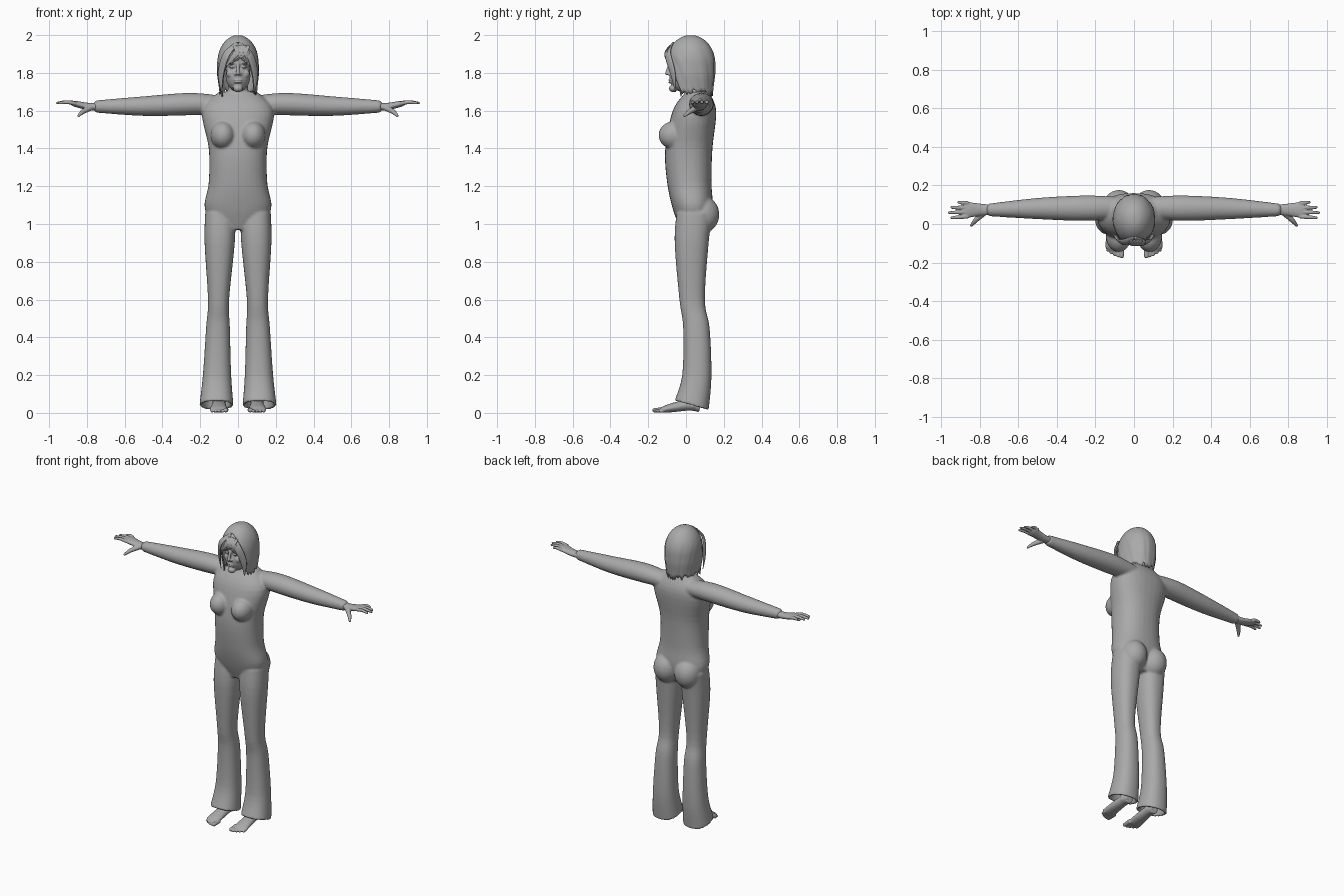
import bpy, bmesh, math, random
from mathutils import Vector, Matrix

random.seed(4)
cube = bpy.data.objects.get("Cube")
if cube:
    bpy.data.objects.remove(cube)

UP, FRONT = Vector((0, 0, 1)), Vector((0, -1, 0))
SIDES = {"left": 1, "right": -1}

grey = bpy.data.materials.new("plain grey")
grey.use_nodes = True
tone = (0.4, 0.4, 0.4, 1)
grey.diffuse_color = tone
grey.node_tree.nodes["Principled BSDF"].inputs["Base Color"].default_value = tone


def dense(rows, steps=5):
    """Resample rows of numbers along a smooth spline."""
    rows = [Vector(row) for row in rows]
    last = len(rows) - 1
    result = []
    for i in range(last):
        start, end = rows[i], rows[i + 1]
        slope_in = (end - rows[max(i - 1, 0)]) / 2
        slope_out = (rows[min(i + 2, last)] - start) / 2
        for step in range(steps):
            t = step / steps
            ease = t * t * (3 - 2 * t)
            result.append(start.lerp(end, ease) + slope_in * (t * (1 - t) ** 2)
                          - slope_out * (t * t * (1 - t)))
    return result + [rows[last]]


def loft(bm, rings):
    loops = [[bm.verts.new(point) for point in ring] for ring in rings]
    for lower, upper in zip(loops, loops[1:]):
        for i in range(len(lower)):
            bm.faces.new((lower[i - 1], lower[i], upper[i], upper[i - 1]))
    bm.faces.new(loops[0])
    bm.faces.new(loops[-1])


def level_ring(z, half_width, front, back, centre=0, tilt=0, sides=32):
    """Rounded horizontal section between a front and a back limit."""
    middle, depth = (front + back) / 2, (back - front) / 2
    ring = []
    for i in range(sides):
        angle = math.tau * i / sides
        c, s = math.cos(angle), math.sin(angle)
        x = math.copysign(abs(c) ** 0.87, c) * half_width
        y = math.copysign(abs(s) ** 0.87, s) * depth
        ring.append((centre + x, middle + y, z + tilt * y))
    return ring


def tube(bm, rows, side=1, flat=(1, 1), facing=UP, sides=16):
    """Sweep an ellipse along x, y, z, radius rows, with a rounded tip."""
    rows = dense(rows)
    points = [Vector((row[0] * side, row[1], row[2])) for row in rows]
    radii = [row[3] for row in rows]
    points.append(points[-1] + (points[-1] - points[-2]).normalized() * radii[-1] * 0.6)
    radii.append(radii[-1] * 0.45)
    last = len(points) - 1
    rings = []
    for i, (point, radius) in enumerate(zip(points, radii)):
        along = (points[min(i + 1, last)] - points[max(i - 1, 0)]).normalized()
        across = along.cross(facing).normalized()
        thick = across.cross(along) * (flat[0] + (flat[1] - flat[0]) * i / last)
        angles = [math.tau * k / sides for k in range(sides)]
        rings.append([point + (across * math.cos(a) + thick * math.sin(a)) * radius
                      for a in angles])
    loft(bm, rings)


def ball(bm, centre, radii):
    place = Matrix.Translation(centre) @ Matrix.Diagonal((*radii, 1))
    bmesh.ops.create_icosphere(bm, subdivisions=3, radius=1, matrix=place)


def finish(name, bm, voxel=0, smoothing=2):
    """Make the object; a voxel size fuses its overlapping shapes."""
    bmesh.ops.recalc_face_normals(bm, faces=bm.faces)
    mesh = bpy.data.meshes.new(name)
    bm.to_mesh(mesh)
    bm.free()
    mesh.materials.append(grey)
    for face in mesh.polygons:
        face.use_smooth = True
    ob = bpy.data.objects.new(name, mesh)
    bpy.context.collection.objects.link(ob)
    if voxel:
        blend = ob.modifiers.new("blend", 'REMESH')
        blend.mode = 'VOXEL'
        blend.voxel_size = voxel
        blend.use_smooth_shade = True
        soften = ob.modifiers.new("soften", 'SMOOTH')
        soften.iterations = smoothing
    return ob


# Clothed body: torso, neck, bust, seat, sleeves and hollow flared legs
bm = bmesh.new()
torso = [(0.97, 0.1, -0.03, 0.1), (1.08, 0.176, -0.07, 0.14), (1.22, 0.155, -0.1, 0.135),
         (1.4, 0.155, -0.11, 0.14), (1.6, 0.19, -0.07, 0.16), (1.7, 0.1, 0, 0.12)]
loft(bm, [level_ring(*row) for row in dense(torso)])
tube(bm, [(0, 0.06, 1.6, 0.06), (0, 0.035, 1.78, 0.05)], facing=FRONT)
leg = [(1.06, 0.08, -0.05, 0.14), (0.9, 0.08, -0.06, 0.12), (0.6, 0.056, -0.035, 0.1),
       (0.45, 0.063, -0.015, 0.125), (0.2, 0.075, -0.02, 0.135), (0.04, 0.09, -0.06, 0.12)]
hollow = [(0.04, 0.075, -0.045, 0.105), (0.12, 0.065, -0.02, 0.105)]
sleeve = [(0.08, 0.085, 1.63, 0.055), (0.25, 0.082, 1.635, 0.066),
          (0.5, 0.08, 1.624, 0.055), (0.75, 0.073, 1.622, 0.033)]
for side in SIDES.values():
    rings = []
    for z, width, front, back in dense(leg) + hollow:
        hem_slope = -0.35 * max(0, 1 - z / 0.2)
        rings.append(level_ring(z, width, front, back, side * (0.115 - 0.02 * z), hem_slope))
    loft(bm, rings)
    tube(bm, sleeve, side, flat=(0.85, 1), sides=24)
    ball(bm, (0.08 * side, -0.062, 1.47), (0.066, 0.084, 0.075))
    ball(bm, (0.078 * side, 0.085, 1.05), (0.085, 0.092, 0.1))
finish("clothed_body", bm, voxel=0.007, smoothing=6)

for name, side in SIDES.items():
    # Hand: palm, four fanned fingers and a lowered thumb
    bm = bmesh.new()
    tube(bm, [(0.73, 0.073, 1.622, 0.027), (0.79, 0.074, 1.622, 0.031),
              (0.87, 0.073, 1.638, 0.043)], side, flat=(0.9, 0.28))
    for k in range(4):
        root, end = 0.108 - 0.023 * k, 0.113 - 0.027 * k
        tip = 0.96 - 0.012 * (k - 2) ** 2
        tube(bm, [(0.86, root, 1.638, 0.0105), ((0.86 + tip) / 2, (root + end) / 2, 1.645, 0.01),
                  (tip, end, 1.64, 0.007)], side)
    tube(bm, [(0.775, 0.06, 1.618, 0.016), (0.82, 0.02, 1.595, 0.013),
              (0.845, -0.01, 1.572, 0.007)], side)
    finish(name + "_hand", bm, voxel=0.004)

    # Bare foot: sole, ankle and five toes
    bm = bmesh.new()
    tube(bm, [(0.1, 0.075, 0.034, 0.028), (0.1, 0.02, 0.042, 0.035),
              (0.102, -0.06, 0.03, 0.042), (0.103, -0.12, 0.017, 0.047)],
         side, flat=(1.1, 0.3), sides=20)
    tube(bm, [(0.1, 0.035, 0.03, 0.034), (0.104, 0.045, 0.16, 0.036)], side, facing=FRONT)
    for k in range(5):
        x, tip = 0.064 + 0.018 * k, 0.002 * k * k - 0.17
        radius = 0.0095 if k else 0.014
        tube(bm, [(x, -0.11, radius + 0.003, radius), (x, tip, radius, radius * 0.85)], side)
    finish(name + "_foot", bm, voxel=0.004)

# Head with nose, lips, chin, eyes, brows and cheeks
bm = bmesh.new()
ball(bm, (0, 0.02, 1.87), (0.075, 0.108, 0.11))
ball(bm, (0, -0.02, 1.785), (0.066, 0.068, 0.085))
ball(bm, (0, -0.068, 1.718), (0.026, 0.022, 0.02))
tube(bm, [(0, -0.084, 1.85, 0.008), (0, -0.094, 1.82, 0.009), (0, -0.1, 1.795, 0.012)],
     facing=FRONT)
for lip in (1.762, 1.75):
    ball(bm, (0, -0.083, lip), (0.022, 0.01, 0.0055))
for side in SIDES.values():
    ball(bm, (0.013 * side, -0.088, 1.793), (0.008, 0.01, 0.007))
    ball(bm, (0.031 * side, -0.074, 1.832), (0.015, 0.012, 0.007))
    ball(bm, (0.032 * side, -0.074, 1.851), (0.022, 0.016, 0.006))
    ball(bm, (0.042 * side, -0.058, 1.795), (0.02, 0.02, 0.022))
finish("head", bm, voxel=0.004)

# Bobbed hair: a dome that opens around the face and ends raggedly
bm = bmesh.new()
columns, levels = 56, 20
ripple = [random.uniform(-0.018, 0.018) for _ in range(columns + 1)]
drop = [random.uniform(-0.012, 0.026) for _ in range(columns + 1)]
grid = []
for level in range(1, levels + 1):
    v = (level / levels) ** 1.5
    dome = math.sqrt(1 - max(0, 1 - 2 * v) ** 2) * (1 - 0.35 * max(0, v - 0.7))
    gap = 1.1 * math.sqrt(max(0, v - 0.33) / 0.67)
    ragged = max(0, 4 * v - 3) ** 2
    row = []
    for i in range(columns + 1):
        angle = gap + (math.tau - 2 * gap) * i / columns
        size = dome * (1 + ripple[i] * min(1, 2 * v))
        row.append(bm.verts.new((0.11 * size * math.sin(angle),
                                 0.025 - 0.13 * size * math.cos(angle),
                                 2 - 0.3 * v - drop[i] * ragged)))
    grid.append(row)
for upper, lower in zip(grid, grid[1:]):
    for i in range(columns):
        bm.faces.new((upper[i], upper[i + 1], lower[i + 1], lower[i]))
bm.faces.new(grid[0][:-1])
bmesh.ops.remove_doubles(bm, verts=bm.verts, dist=0.0002)
hair = finish("hair", bm)
thickness = hair.modifiers.new("thickness", 'SOLIDIFY')
thickness.thickness = 0.008

# Side locks and a fringe swept from the parting
bm = bmesh.new()
for side in SIDES.values():
    tube(bm, [(0, -0.07, 1.96, 0.01), (0.06, -0.095, 1.9, 0.022),
              (0.09, -0.07, 1.8, 0.02), (0.088, -0.055, 1.7, 0.003)],
         side, flat=(0.35, 0.35), facing=Vector((0.8 * side, -1, 0.2)))
    for k in range(3):
        shift = 0.018 * k * side
        tube(bm, [(shift - 0.02, -0.085, 1.945, 0.008), (shift + 0.01, -0.106, 1.905, 0.018),
                  (0.06, -0.088, 1.84, 0.003)],
             side, flat=(0.35, 0.35), facing=Vector((0.35 * side, -1, 0.2)))
finish("hair_locks", bm)
